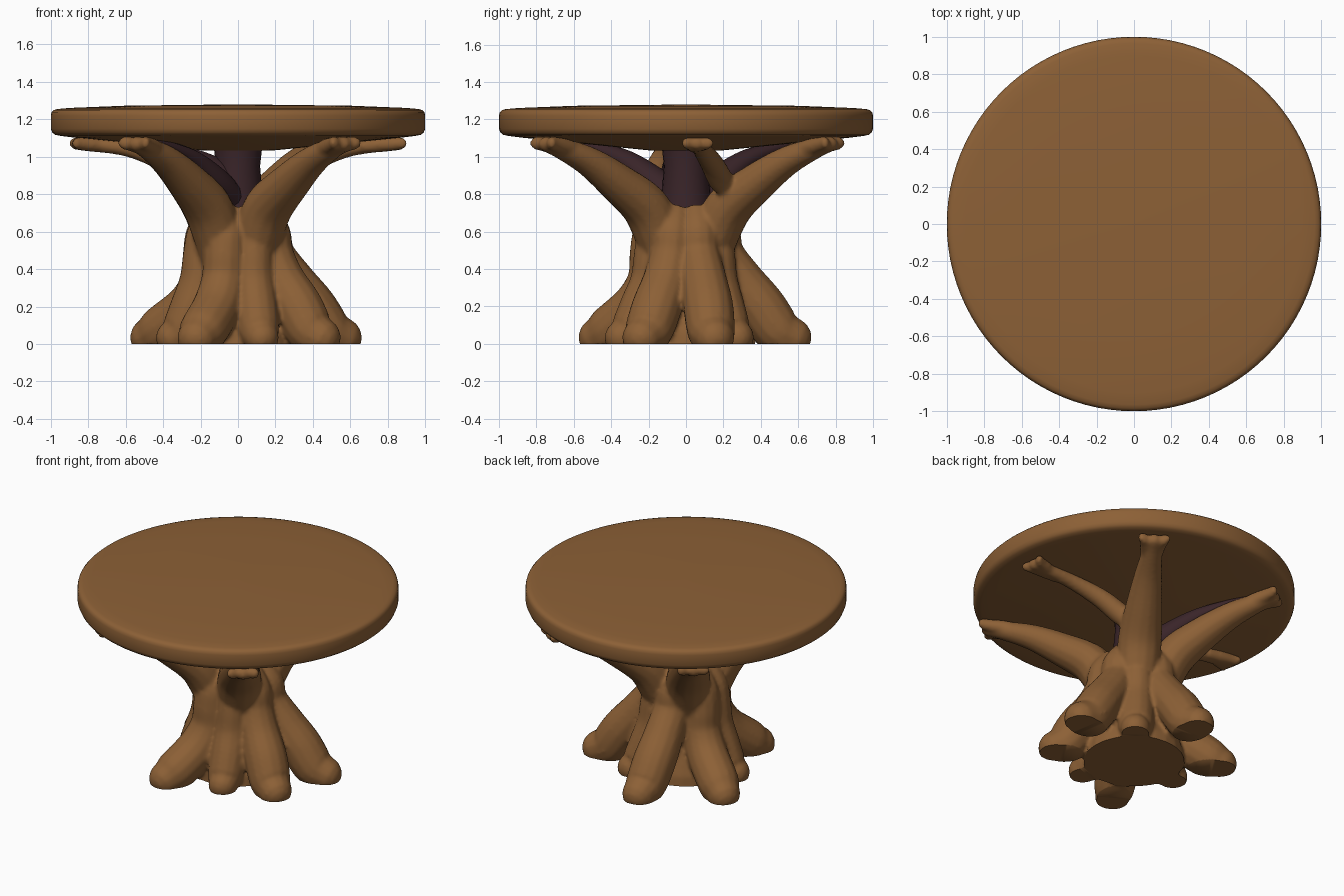
import bpy, bmesh, math
from mathutils import Vector

if "Cube" in bpy.data.objects:
    bpy.data.objects.remove(bpy.data.objects["Cube"])


def material(name, rgb):
    m = bpy.data.materials.new(name)
    m.diffuse_color = (*rgb, 1)
    m.use_nodes = True
    m.node_tree.nodes["Principled BSDF"].inputs["Base Color"].default_value = m.diffuse_color
    return m


WOOD = material("warm brown wood", (0.265, 0.118, 0.037))
DARK = material("dark heartwood", (0.042, 0.018, 0.022))


def finish(bm, name, mat, angle):
    bmesh.ops.recalc_face_normals(bm, faces=bm.faces)
    me = bpy.data.meshes.new(name)
    bm.to_mesh(me)
    bm.free()
    me.materials.append(mat)
    ob = bpy.data.objects.new(name, me)
    bpy.context.collection.objects.link(ob)
    bpy.ops.object.select_all(action='DESELECT')
    ob.select_set(True)
    bpy.context.view_layer.objects.active = ob
    bpy.ops.object.shade_smooth_by_angle(angle=math.radians(angle))
    return ob


def skin(bm, rings):
    """Bridge vertex rings into a closed, capped surface."""
    n = len(rings[0])
    for a, b in zip(rings, rings[1:]):
        for i in range(n):
            bm.faces.new((a[i], a[(i + 1) % n], b[(i + 1) % n], b[i]))
    bm.faces.new(rings[0])
    bm.faces.new(rings[-1])


def lathe(bm, profile, n):
    skin(bm, [[bm.verts.new((r * math.cos(2 * math.pi * i / n), r * math.sin(2 * math.pi * i / n), z))
               for i in range(n)] for r, z in profile])


def catmull(p, steps=6):
    q = [p[0]] + p + [p[-1]]
    out = []
    for i in range(1, len(q) - 2):
        a, b, c, d = q[i - 1:i + 3]
        for s in range(steps):
            t = s / steps
            out.append(0.5 * (2 * b + (c - a) * t + (2 * a - 5 * b + 4 * c - d) * t * t
                              + (3 * b - a - 3 * c + d) * t ** 3))
    return out + [p[-1]]


def limb(bm, angle, pts, wide=1.0, twist=0.0, spread=0.0, n=14):
    """Tapered tube with rounded tip; pts = (radius from axis, height, thickness)."""
    path = catmull([Vector(p) for p in pts])
    last = len(path) - 1
    centres = []
    for k, (r, z, _) in enumerate(path):
        a = math.radians(angle + twist * z)
        off = spread * (1 - k / last if spread > 0.1 else k / last) ** 1.5
        centres.append(Vector((r * math.cos(a) - off * math.sin(a),
                               r * math.sin(a) + off * math.cos(a), z)))
    a = math.radians(angle)
    side = Vector((-math.sin(a), math.cos(a), 0))
    rings = []

    def ring(c, up, w):
        rings.append([bm.verts.new(c + w * (wide * side * math.cos(2 * math.pi * i / n)
                                            + up * math.sin(2 * math.pi * i / n))) for i in range(n)])

    for k, c in enumerate(centres):
        t = (centres[min(k + 1, last)] - centres[max(k - 1, 0)]).normalized()
        up = t.cross(side).normalized()
        w = path[k][2]
        ring(c, up, w)
    for f in (0.4, 0.75, 0.95):
        ring(centres[-1] + t * w * f, up, w * math.sqrt(1 - f * f))
    skin(bm, rings)


# Round table top with softly rounded rim and shallow conical underside
bm = bmesh.new()
lathe(bm, [(0.01, 1.03), (0.2, 1.035), (0.6, 1.075), (0.88, 1.103), (0.95, 1.112), (0.978, 1.118),
           (0.992, 1.13), (1.0, 1.15), (1.0, 1.22), (0.996, 1.238), (0.985, 1.249), (0.965, 1.255),
           (0.9, 1.261), (0.6, 1.273), (0.01, 1.28)], 96)
finish(bm, "table_top", WOOD, 75)

# Trunk, roots and branches, fused into one sculpted body
bm = bmesh.new()
lathe(bm, [(0.32, -0.08), (0.31, 0.06), (0.25, 0.25), (0.2, 0.5), (0.19, 0.64)], 24)

# (angle, reach, steep) of five large and three small roots
ROOTS = [(15, 0.69, 0), (94, 0.68, 0), (150, 0.65, 1), (245, 0.62, 1), (332, 0.60, 0),
         (51, 0.42, 0), (186, 0.42, 0), (290, 0.44, 0)]
for ang, R, steep in ROOTS:
    w = 1.0 if R > 0.5 else 0.85
    mid = [(0.21, 0.34, 0.12), (0.29, 0.2, 0.13)] if steep else \
        [(max(0.43 * R, 0.21), 0.34, 0.125 * w), (max(0.59 * R, 0.25), 0.2, 0.135 * w)]
    limb(bm, ang, [(0.13, 0.72, 0.07), (0.18, 0.6, 0.11 * w), (0.2, 0.48, 0.115 * w)] + mid
         + [(0.72 * R, 0.075, 0.13 * w), (0.83 * R, 0.035, 0.11 * w)], wide=1.0, twist=10)

# Four heavy branches spreading under the top, each ending in stubby fingers
BRANCHES = [(58, 0.98), (128, 0.96), (233, 0.97), (307, 1.01)]
for ang, R in BRANCHES:
    s = R / 0.93
    limb(bm, ang, [(0.15, 0.4, 0.09), (0.19, 0.58, 0.12), (0.27, 0.73, 0.125),
                   (0.42 * s, 0.86, 0.105), (0.6 * s, 0.975, 0.08), (0.77 * s, 1.045, 0.057),
                   (0.86 * s, 1.068, 0.042)], wide=1.1)
    for spread in (-0.065, 0.06):
        limb(bm, ang, [(0.6 * s, 0.985, 0.05), (0.74 * s, 1.045, 0.048),
                       (0.87 * s, 1.073, 0.037)], spread=spread)

# Two thin side branches, forking off their heavy neighbours
for ang, fork in ((4, 0.2), (187, 0.17)):
    limb(bm, ang, [(0.24, 0.84, 0.07), (0.4, 0.97, 0.06), (0.6, 1.045, 0.045),
                   (0.86, 1.07, 0.036)], wide=1.1, spread=fork)
    for spread in (-0.05, 0.05):
        limb(bm, ang, [(0.66, 1.055, 0.035), (0.76, 1.065, 0.04), (0.87, 1.072, 0.034)],
             spread=spread)
body = finish(bm, "trunk_roots_and_branches", WOOD, 60)
m = body.modifiers.new("fuse", 'REMESH')
m.mode = 'VOXEL'
m.voxel_size = 0.013
bpy.ops.object.modifier_apply(modifier=m.name)
m = body.modifiers.new("soften", 'SMOOTH')
m.factor = 0.5
m.iterations = 5
bpy.ops.object.modifier_apply(modifier=m.name)

# Flat cut where the roots meet the floor
bm = bmesh.new()
bm.from_mesh(body.data)
cut = bmesh.ops.bisect_plane(bm, geom=bm.verts[:] + bm.edges[:] + bm.faces[:],
                             plane_co=(0, 0, 0), plane_no=(0, 0, -1), clear_outer=True)
edges = [e for e in cut["geom_cut"] if isinstance(e, bmesh.types.BMEdge)]
bmesh.ops.triangle_fill(bm, edges=edges, use_beauty=True)
bmesh.ops.recalc_face_normals(bm, faces=bm.faces)
bm.to_mesh(body.data)
bm.free()
bpy.ops.object.shade_smooth_by_angle(angle=math.radians(60))

# Dark heartwood post between the branches
bm = bmesh.new()
lathe(bm, [(0.15, 0.5), (0.135, 0.75), (0.118, 0.95), (0.13, 1.06)], 24)
finish(bm, "heartwood_post", DARK, 40)

# Dark inner limbs reaching from the post to the underside of the top
bm = bmesh.new()
limb(bm, 187, [(0.06, 0.84, 0.12), (0.2, 0.92, 0.11), (0.34, 1.0, 0.07), (0.5, 1.045, 0.03)])
for ang in (128, 233):
    limb(bm, ang, [(0.08, 0.78, 0.08), (0.22, 0.87, 0.08), (0.4, 0.98, 0.055),
                   (0.6, 1.045, 0.035), (0.74, 1.07, 0.025)], wide=1.15)
finish(bm, "heartwood_limbs", DARK, 60)
